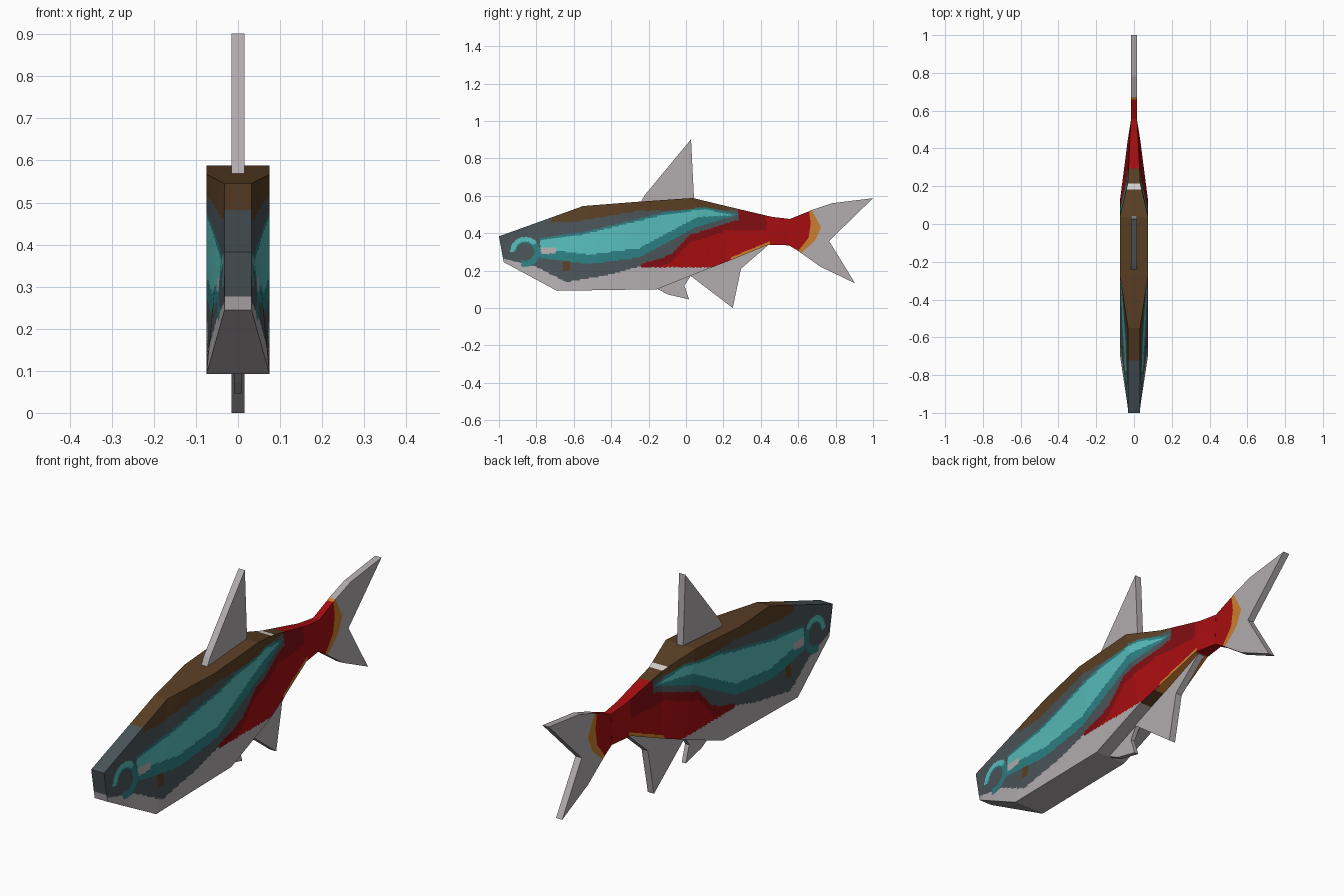
import bpy, bmesh, math

if "Cube" in bpy.data.objects:
    bpy.data.objects.remove(bpy.data.objects["Cube"])

# ---------- materials ----------
def lin(c):
    c /= 255
    return c / 12.92 if c <= 0.04045 * 255 / 255 else ((c + 0.055) / 1.055) ** 2.4

COLOURS = {
    "slate": "4a5459", "pale_grey": "b2acae", "brown": "5a3f24", "bright_teal": "56bbb9",
    "dark_teal": "2c7e82", "red": "a60d10", "dark_red": "800d12", "orange": "cc7e2e",
    "white": "d7d5d4"}
MATS = {}
for name, code in COLOURS.items():
    m = bpy.data.materials.new(name)
    m.diffuse_color = (*[lin(c) for c in bytes.fromhex(code)], 1)
    m.use_nodes = True
    m.node_tree.nodes["Principled BSDF"].inputs["Base Color"].default_value = m.diffuse_color
    MATS[name] = m
INDEX = {n: i for i, n in enumerate(COLOURS)}

def finish(bm, name, mats):
    bmesh.ops.remove_doubles(bm, verts=bm.verts, dist=1e-5)
    bmesh.ops.recalc_face_normals(bm, faces=bm.faces)
    me = bpy.data.meshes.new(name)
    bm.to_mesh(me)
    bm.free()
    for n in mats:
        me.materials.append(MATS[n])
    ob = bpy.data.objects.new(name, me)
    bpy.context.collection.objects.link(ob)
    return ob

def mix(a, b, t):
    return tuple(p + (q - p) * t for p, q in zip(a, b))

# ---------- paint rules: border lines along the flank ----------
BELLY_LINE = [(-.98, .265), (-.8, .22), (-.64, .138), (-.4, .18), (-.24, .225)]
BACK_LINE = [(-.6, .46), (-.25, .52), (.29, .525)]
STRIPE_TOP = [(-.78, .375), (-.55, .405), (-.1, .515), (.1, .54), (.28, .5)]
STRIPE_LOW = [(-.78, .265), (-.51, .235), (-.25, .27), (.05, .43), (.28, .5)]
RED_LINE = [(-.25, .23), (-.08, .285), (.02, .39), (.27, .47)]

def line(pts, y):
    """Height of a border line at y, held level past its ends."""
    y = min(max(y, pts[0][0]), pts[-1][0])
    for a, b in zip(pts, pts[1:]):
        if y <= b[0]:
            return mix(a, b, (y - a[0]) / (b[0] - a[0]))[1]

def side_colour(y, z):
    # broken ring around the eye
    r = math.hypot(y + .86, z - .3)
    if r < .048:
        return "slate"
    if r < .08 and not (y < -.88 and z < .3):
        return "bright_teal" if z - .3 > (y + .86) * .8 and r > .055 else "dark_teal"
    # cheek marks
    if abs(y + .735) < .04 and abs(z - .307) < .017:
        return "pale_grey"
    if abs(y + .64) < .02 and abs(z - .225) < .025:
        return "brown"
    # orange lower rim and red rear
    if .24 < y < .45 and z < .275 + .41 * (y - .25):
        return "orange"
    red = line(RED_LINE, y)
    if y > -.24 and z > .217 and (z < red or y > .28):
        rim = red - z < .04 if y < .2 else y < .43 and z > .415
        return "dark_red" if rim else "red"
    # teal stripe with a darker border
    if -.78 < y < .28:
        up, low = line(STRIPE_TOP, y) - z, z - line(STRIPE_LOW, y)
        if min(up, low) > 0:
            core = up > .012 and low > .05 * min(1, (.27 - y) / .2)
            return "bright_teal" if core else "dark_teal"
    if y > -.72 and z > line(BACK_LINE, y):
        return "brown"
    return "pale_grey" if z < line(BELLY_LINE, y) else "slate"

def top_colour(y, z):
    return ("slate" if y < -.72 else "brown" if y < .185 else "white" if y < .215
            else "brown" if y < .29 else "red")

def belly_colour(y, z):
    return "pale_grey" if y < .13 else "brown" if y < .21 else "orange" if y < .45 else "red"

def snout_colour(y, z):
    return "pale_grey" if z < .278 else "slate"

# ---------- body: sections of (y, z, half width) at the back and at the belly ----------
SECTIONS = [((-1, .383, .032), (-.975, .245, .032)), ((-.55, .545, .032), (-.69, .092, .075)),
            ((-.27, .567, .075), (-.155, .1, .075)), ((.037, .588, .075), (.12, .21, .075)),
            ((.214, .545, .033), (.25, .26, .058)), ((.46, .487, .021), (.44, .338, .034)),
            ((.556, .476, .016), (.55, .335, .016))]
ROWS = 60

columns = []
for (t0, b0), (t1, b1) in zip(SECTIONS, SECTIONS[1:]):
    n = math.ceil(max(t1[0] - t0[0], b1[0] - b0[0]) / .008)
    columns += [(mix(t0, t1, i / n), mix(b0, b1, i / n)) for i in range(n)]
columns.append(SECTIONS[-1])

bm = bmesh.new()

def quad(points, rule):
    f = bm.faces.new([bm.verts.new(p) for p in points])
    c = f.calc_center_median()
    f.material_index = INDEX[rule(c.y, c.z)]

def centre(p):
    return (0, p[1], p[2])

for s in (1, -1):
    rim = []
    for top, bot in columns:
        pts = [mix(top, bot, j / ROWS) for j in range(ROWS + 1)]
        rim.append([(s * w, y, z) for y, z, w in pts])
    for a, b in zip(rim, rim[1:]):
        for j in range(ROWS):
            quad((a[j], b[j], b[j + 1], a[j + 1]), side_colour)
        quad((a[0], b[0], centre(b[0]), centre(a[0])), top_colour)
        quad((a[-1], b[-1], centre(b[-1]), centre(a[-1])), belly_colour)
    # snout and tail-root caps
    for end, rule in ((rim[0], snout_colour), (rim[-1], top_colour)):
        for p, q in zip(end, end[1:]):
            quad((p, q, centre(q), centre(p)), rule)
    # weld the centre seam of the caps to the strips
finish(bm, "body", COLOURS)

# ---------- fins: flat outlines with thickness ----------
def fin(name, outline, colour, half=.0155):
    bm = bmesh.new()
    f = bm.faces.new([bm.verts.new((-half, y, z)) for y, z in outline])
    ext = bmesh.ops.extrude_face_region(bm, geom=[f], use_keep_orig=True)
    for v in ext["geom"]:
        if isinstance(v, bmesh.types.BMVert):
            v.co.x = half
    finish(bm, name, [colour])

red_edge = [(.658, .517), (.667, .45), (.655, .375), (.6, .305)]
orange_edge = [(.672, .524), (.722, .43), (.69, .36), (.615, .294)]
fin("tail_root", [(.55, .335), (.556, .476)] + red_edge, "red")
fin("tail_band", red_edge + orange_edge[::-1], "orange")
fin("tail_fin", orange_edge + [(.72, .22), (.904, .132), (.765, .358), (1, .587), (.78, .56)],
    "pale_grey")
fin("dorsal_fin", [(-.245, .56), (-.22, .604), (.027, .902), (.043, .58)], "pale_grey")
fin("anal_fin", [(.02, .175), (.25, 0), (.294, .21), (.444, .34), (.12, .215)], "pale_grey")
fin("pelvic_fin", [(-.155, .103), (-.096, .072), (.016, .046), (-.008, .12), (.03, .18)],
    "pale_grey", .01)
